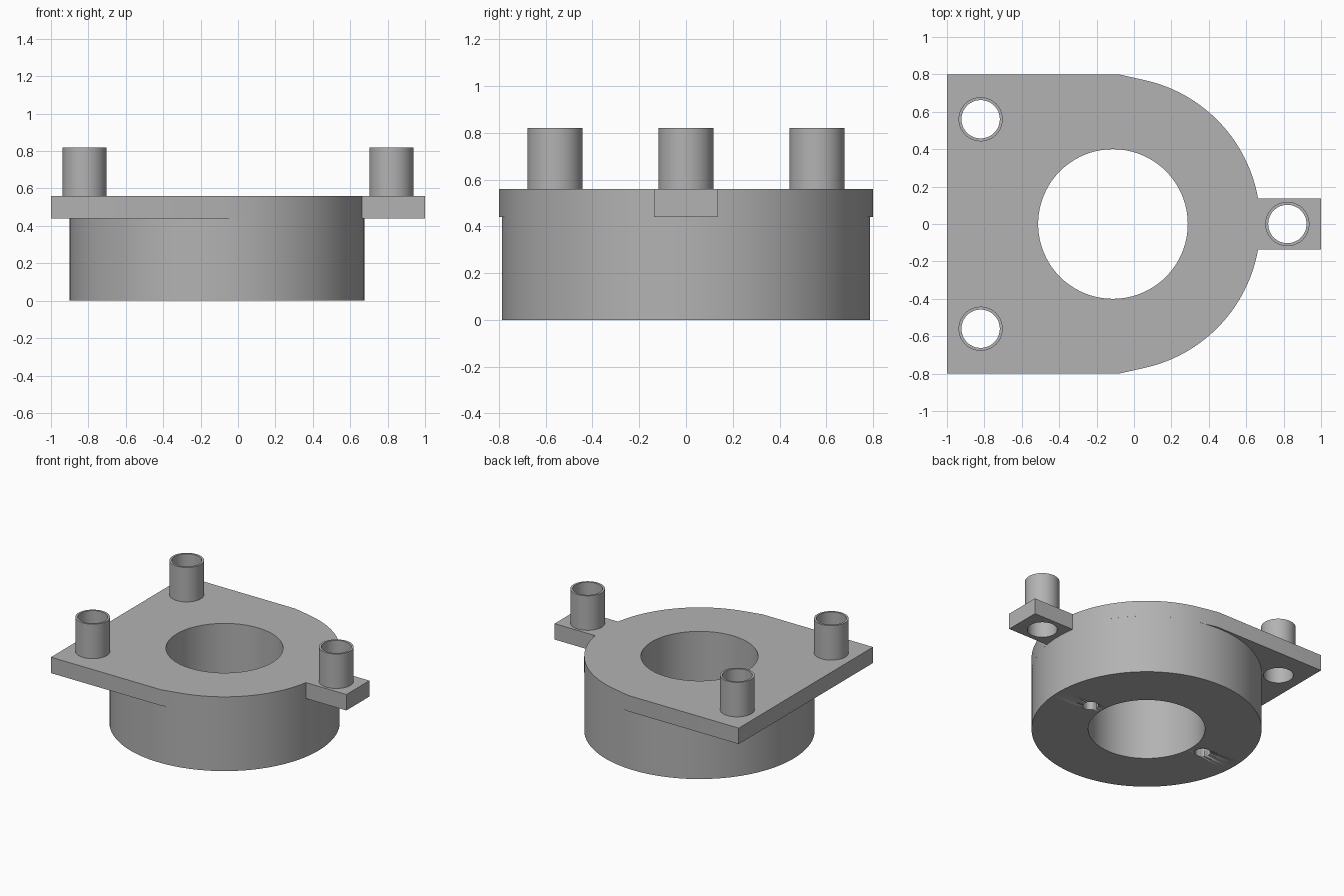
import bpy, bmesh, math

cube = bpy.data.objects.get("Cube")
if cube:
    bpy.data.objects.remove(cube, do_unlink=True)

CX = -0.1125           # axis of the round housing
R_BODY, R_BORE = 0.7875, 0.4
Z_PLATE, Z_TOP, Z_POST = 0.44, 0.56, 0.82
R_POST, R_POST_HOLE = 0.118, 0.1025
TAB = 0.1375           # half width of the tab
POSTS = {"back_left_post": (-0.82, 0.56), "front_left_post": (-0.82, -0.56),
         "tab_post": (0.82, 0.0)}

grey = bpy.data.materials.new("plain grey")
grey.use_nodes = True
grey.diffuse_color = (0.45, 0.45, 0.45, 1)
grey.node_tree.nodes["Principled BSDF"].inputs["Base Color"].default_value = grey.diffuse_color


def arc(x, y, r, a0, a1, n):
    """Points on an arc, angles in radians, both ends included."""
    return [(x + r * math.cos(a0 + (a1 - a0) * i / n),
             y + r * math.sin(a0 + (a1 - a0) * i / n)) for i in range(n + 1)]


def circle(x, y, r, n=64):
    return arc(x, y, r, 0, math.tau, n)[:-1]


def solid(name, loops, z0, z1):
    """Extrude an outline with holes from z0 up to z1."""
    bm = bmesh.new()
    for loop in loops:
        vs = [bm.verts.new((x, y, z0)) for x, y in loop]
        for a, b in zip(vs, vs[1:] + vs[:1]):
            bm.edges.new((a, b))
    bmesh.ops.triangle_fill(bm, use_beauty=True, edges=bm.edges[:])
    ext = bmesh.ops.extrude_face_region(bm, geom=bm.faces[:], use_keep_orig=True)
    top = [g for g in ext["geom"] if isinstance(g, bmesh.types.BMVert)]
    bmesh.ops.translate(bm, verts=top, vec=(0, 0, z1 - z0))
    bmesh.ops.recalc_face_normals(bm, faces=bm.faces[:])
    mesh = bpy.data.meshes.new(name)
    bm.to_mesh(mesh)
    bm.free()
    mesh.materials.append(grey)
    obj = bpy.data.objects.new(name, mesh)
    bpy.context.collection.objects.link(obj)
    bpy.ops.object.select_all(action="DESELECT")
    obj.select_set(True)
    bpy.context.view_layer.objects.active = obj
    bpy.ops.object.shade_smooth_by_angle(angle=math.radians(30))
    return obj


bore = circle(CX, 0, R_BORE, 96)

# Round housing with two blind screw holes in its underside
body = solid("housing", [circle(CX, 0, R_BODY, 128), bore], 0, Z_PLATE)
for side, name in ((-1, "left_screw_cutter"), (1, "right_screw_cutter")):
    cutter = solid(name, [circle(CX + side * 0.5, 0, 0.054, 32)], -0.1, 0.25)
    cutter.hide_render = True
    cutter.hide_viewport = True
    cut = body.modifiers.new(name, "BOOLEAN")
    cut.operation = "DIFFERENCE"
    cut.solver = "EXACT"
    cut.object = cutter

# Mounting plate: square at one end, rounded at the other, with a tab
a_tab = math.asin(TAB / R_BODY)
a_side = math.radians(77.3)
half = arc(CX, 0, R_BODY, a_tab, a_side, 40)
upper = [(1, TAB)] + half + [(-0.08, 0.8), (-1, 0.8)]
outline = upper + [(x, -y) for x, y in reversed(upper)]
holes = [circle(x, y, R_POST_HOLE) for x, y in POSTS.values()]
solid("mounting_plate", [outline, bore] + holes, Z_PLATE, Z_TOP)

# Hollow posts
for name, (x, y) in POSTS.items():
    solid(name, [circle(x, y, R_POST), circle(x, y, R_POST_HOLE)], Z_TOP, Z_POST)
